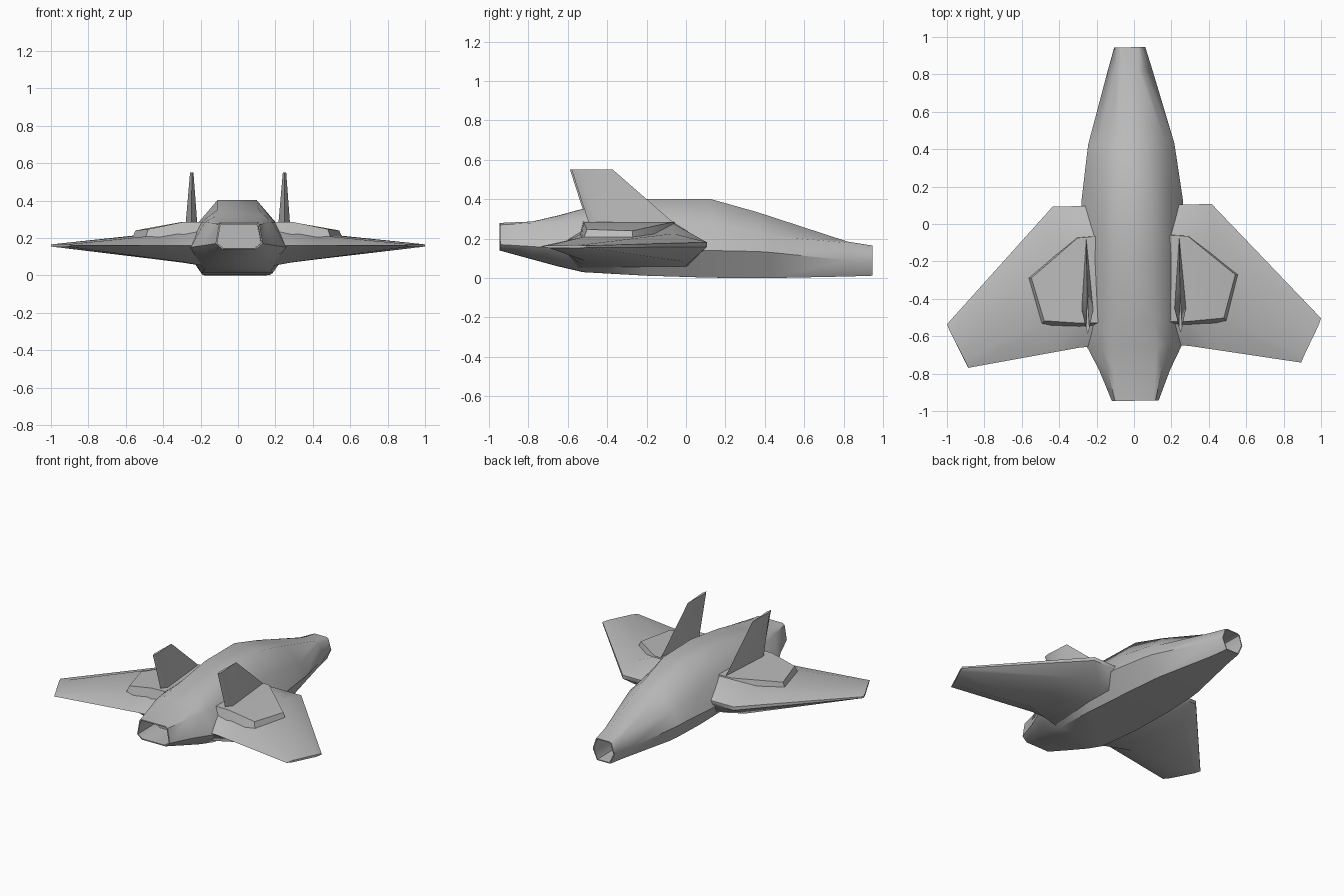
import bpy, bmesh, math

cube = bpy.data.objects.get("Cube")
if cube:
    bpy.data.objects.remove(cube, do_unlink=True)

YAW, SHIFT = 0.0157, -0.008  # the craft sits very slightly turned

grey = bpy.data.materials.new("hull_grey")
grey.use_nodes = True
grey.diffuse_color = (0.5, 0.5, 0.5, 1)
grey.node_tree.nodes["Principled BSDF"].inputs["Base Color"].default_value = (0.5, 0.5, 0.5, 1)


def finish(name, bm, mirror=False, angle=50):
    bmesh.ops.recalc_face_normals(bm, faces=bm.faces[:])
    mesh = bpy.data.meshes.new(name)
    bm.to_mesh(mesh)
    bm.free()
    mesh.materials.append(grey)
    ob = bpy.data.objects.new(name, mesh)
    bpy.context.collection.objects.link(ob)
    ob.location.x = SHIFT
    ob.rotation_euler.z = YAW
    if mirror:
        ob.modifiers.new("mirror", "MIRROR")
    bpy.ops.object.select_all(action="DESELECT")
    ob.select_set(True)
    bpy.context.view_layer.objects.active = ob
    bpy.ops.object.shade_smooth_by_angle(angle=math.radians(angle))
    return ob


def loft(rings):
    """Skin a list of equal point rings; returns the bmesh and its two caps."""
    bm = bmesh.new()
    vs = [[bm.verts.new(p) for p in ring] for ring in rings]
    n = len(vs[0])
    for a, b in zip(vs, vs[1:]):
        for i in range(n):
            j = (i + 1) % n
            bm.faces.new((a[i], a[j], b[j], b[i]))
    return bm, [bm.faces.new(vs[0]), bm.faces.new(vs[-1])]


# Fuselage: y, then half width and height of belly, side, shoulder and roof
stations = [
    (-0.945, .09, .14, .125, .17, .108, .27, .095, .28),
    (-0.78, .13, .095, .19, .16, .145, .28, .11, .287),
    (-0.65, .16, .06, .255, .15, .18, .285, .12, .317),
    (-0.52, .18, .03, .27, .14, .195, .285, .11, .352),
    (-0.2, .19, .012, .28, .14, .205, .285, .105, .402),
    (0.12, .18, .002, .272, .14, .205, .27, .1, .402),
    (0.36, .165, .0, .24, .135, .195, .235, .085, .335),
    (0.43, .155, .0, .23, .13, .185, .215, .08, .312),
    (0.82, .07, .008, .12, .09, .075, .178, .045, .185),
    (0.945, .05, .012, .083, .085, .06, .158, .045, .165),
]
rings = []
for y, *half in stations:
    right = list(zip(half[0::2], half[1::2]))
    outline = right + [(-x, z) for x, z in reversed(right)]
    rings.append([(x, y, z) for x, z in outline])
bm, caps = loft(rings)

# Hollow the openings at both ends
for cap, inward in zip(caps, (1, -1)):
    bmesh.ops.recalc_face_normals(bm, faces=bm.faces[:])
    bmesh.ops.inset_region(bm, faces=[cap], thickness=0.008)
    out = bmesh.ops.extrude_face_region(bm, geom=[cap])
    moved = [g for g in out["geom"] if isinstance(g, bmesh.types.BMVert)]
    bmesh.ops.translate(bm, verts=moved, vec=(0, 0.2 * inward, 0))
    bmesh.ops.delete(bm, geom=[cap], context="FACES_ONLY")
finish("fuselage", bm)


# Wings: rings running leading edge, top, trailing edge, underside
def wing_ring(x, top_front, top_rear, trail, low_rear, low_front):
    return [(x, .1, .158), (x, .1, .182), (x, *top_front), (x, *top_rear),
            (x, *trail), (x, *low_rear), (x, *low_front)]


tip_points = [(1, -.52, .155), (1, -.52, .165), (.985, -.56, .167), (.91, -.71, .166),
              (.89, -.755, .16), (.91, -.71, .153), (.985, -.56, .152)]
bm, caps = loft([
    wing_ring(.18, (-.07, .285), (-.5, .26), (-.65, .16), (-.55, .05), (0, .055)),
    wing_ring(.29, (-.07, .278), (-.5, .24), (-.656, .16), (-.54, .07), (0, .068)),
    wing_ring(.425, (-.07, .226), (-.5, .215), (-.678, .16), (-.52, .088), (-.03, .085)),
    tip_points,
])
finish("wings", bm, mirror=True)

# Raised pods over the wing roots
base = [(.16, -.04), (.3, -.045), (.575, -.28), (.505, -.54), (.3, -.555), (.16, -.555)]
crown = [(.16, -.06, .287), (.295, -.07, .285), (.545, -.28, .24),
         (.48, -.51, .247), (.295, -.525, .285), (.16, -.525, .287)]
bm = bmesh.new()
low = [bm.verts.new((x, y, .17)) for x, y in base]
high = [bm.verts.new(p) for p in crown]
for i in range(6):
    j = (i + 1) % 6
    bm.faces.new((low[i], low[j], high[j], high[i]))
bm.faces.new(low)
bm.faces.new((high[0], high[1], high[4], high[5]))
bm.faces.new(high[1:5])
finish("wing_root_pods", bm, mirror=True, angle=40)


# Upright fins: diamond section, thickest near the -y edge
def fin_ring(z, front, thick, rear, half, x=.248):
    return [(x, front, z), (x + half, thick, z), (x, rear, z), (x - half, thick, z)]


bm, caps = loft([
    fin_ring(.24, -.485, -.44, -.02, .034),
    fin_ring(.55, -.585, -.555, -.375, .009),
])
finish("upright_fins", bm, mirror=True, angle=40)
